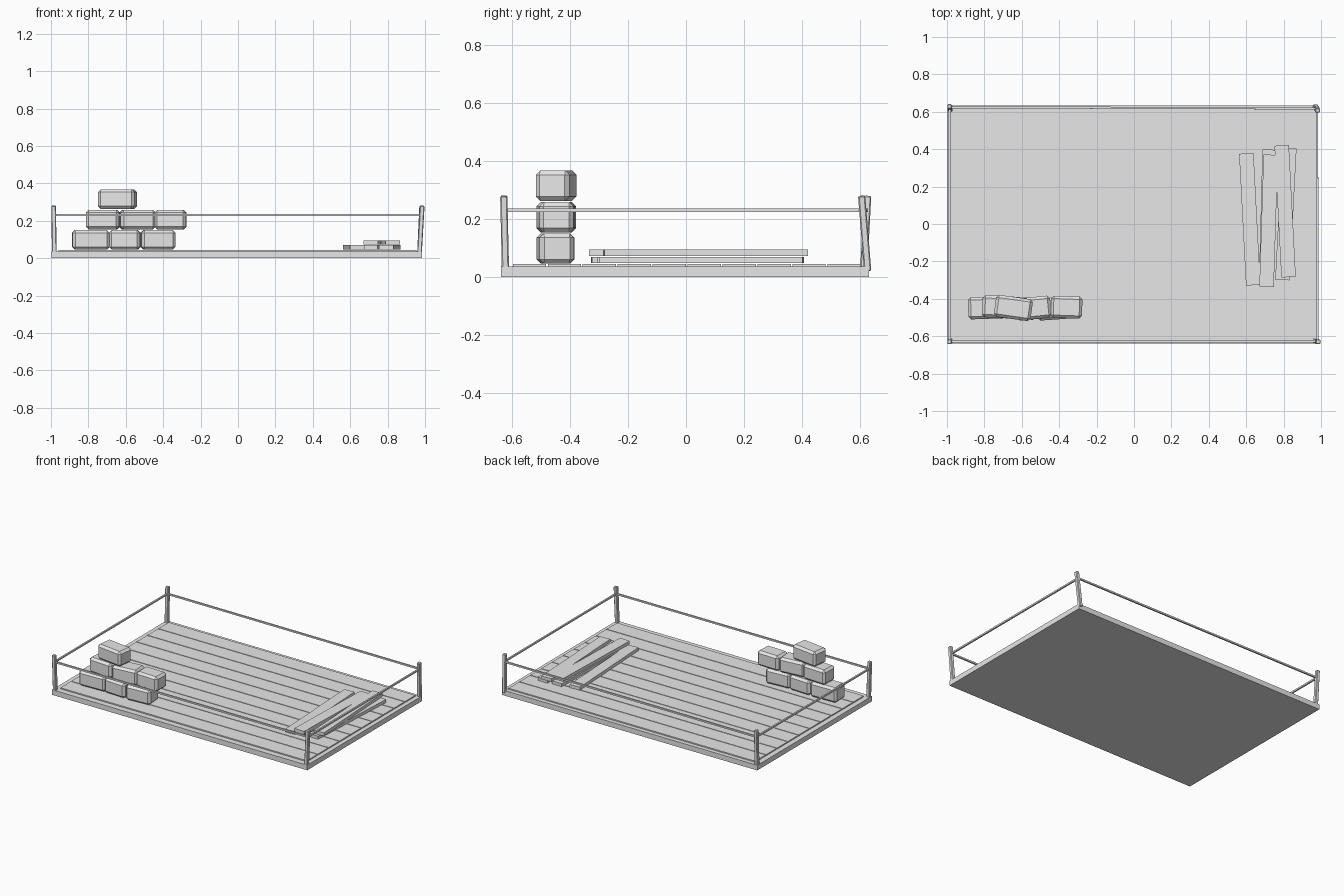
import bpy, bmesh, math
from mathutils import Matrix, Vector

if "Cube" in bpy.data.objects:
    bpy.data.objects.remove(bpy.data.objects["Cube"])

grey = bpy.data.materials.new("plain grey")
grey.diffuse_color = (0.8, 0.8, 0.8, 1)
grey.use_nodes = True
grey.node_tree.nodes["Principled BSDF"].inputs["Base Color"].default_value = grey.diffuse_color


def box(name, center, size, rot=0.0, bevel=0.0):
    """Box turned about z, with optional chamfered edges."""
    bm = bmesh.new()
    bmesh.ops.create_cube(bm, size=1, matrix=Matrix.Diagonal((*size, 1)))
    if bevel:
        bmesh.ops.bevel(bm, geom=bm.edges[:], offset=bevel, segments=1, affect='EDGES')
    me = bpy.data.meshes.new(name)
    bm.to_mesh(me)
    bm.free()
    me.materials.append(grey)
    ob = bpy.data.objects.new(name, me)
    ob.location = center
    ob.rotation_euler = (0, 0, math.radians(rot))
    bpy.context.collection.objects.link(ob)
    return ob


def beam(name, a, b, width, bevel=0.0):
    """Square bar running between two points."""
    a, b = Vector(a), Vector(b)
    ob = box(name, (a + b) / 2, (width, width, (b - a).length), 0, bevel)
    d = b - a
    # tilt without twisting for upright bars, track for level ones
    ob.rotation_euler = Vector((0, 0, 1)).rotation_difference(d).to_euler()
    return ob


# Platform slab and deck planks
box("platform_base", (-0.006, -0.003, 0.018), (1.982, 1.272, 0.036))
for i in range(10):
    box(f"deck_plank_{i}", (-0.003, -0.541 + i * 0.1208, 0.037), (1.915, 0.115, 0.014))

# Leaning corner posts: foot and head
posts = {
    "front_left": ((-0.982, -0.624, 0.02), (-0.986, -0.630, 0.28)),
    "front_right": ((0.970, -0.624, 0.02), (0.985, -0.630, 0.28)),
    "back_left": ((-0.982, 0.614, 0.02), (-0.986, 0.628, 0.28)),
    "back_right": ((0.970, 0.628, 0.02), (0.982, 0.607, 0.28)),
}
for name, (foot, head) in posts.items():
    beam(f"post_{name}", foot, head, 0.025, 0.004)

# Rails around the edge
zr = 0.23
corners = [(-0.985, -0.627, zr), (0.981, -0.627, zr), (0.979, 0.618, zr), (-0.985, 0.624, zr)]
for i, name in enumerate(("front", "right", "back", "left")):
    beam(f"rail_{name}", corners[i], corners[(i + 1) % 4], 0.011)

# Stacked blocks: x, y, z, length, turn
blocks = [
    (-0.787, -0.448, 0.098, 0.200, 2),
    (-0.605, -0.450, 0.098, 0.165, -3),
    (-0.428, -0.452, 0.098, 0.182, 4),
    (-0.722, -0.443, 0.206, 0.178, -3),
    (-0.538, -0.450, 0.206, 0.188, 6),
    (-0.361, -0.445, 0.206, 0.168, -2),
    (-0.645, -0.449, 0.315, 0.198, -8),
]
for i, (x, y, z, length, turn) in enumerate(blocks):
    box(f"block_{i}", (x, y, z), (length, 0.118, 0.105), turn, 0.015)

# Loose boards in two layers: x, y, z, turn
boards = [
    (0.619, 0.025, 0.058, 3),
    (0.716, 0.045, 0.058, -1.5),
    (0.812, 0.053, 0.058, -3),
    (0.720, 0.018, 0.083, -1.8),
    (0.808, 0.068, 0.083, 3),
]
for i, (x, y, z, turn) in enumerate(boards):
    box(f"loose_board_{i}", (x, y, z), (0.077, 0.705, 0.022), turn)
